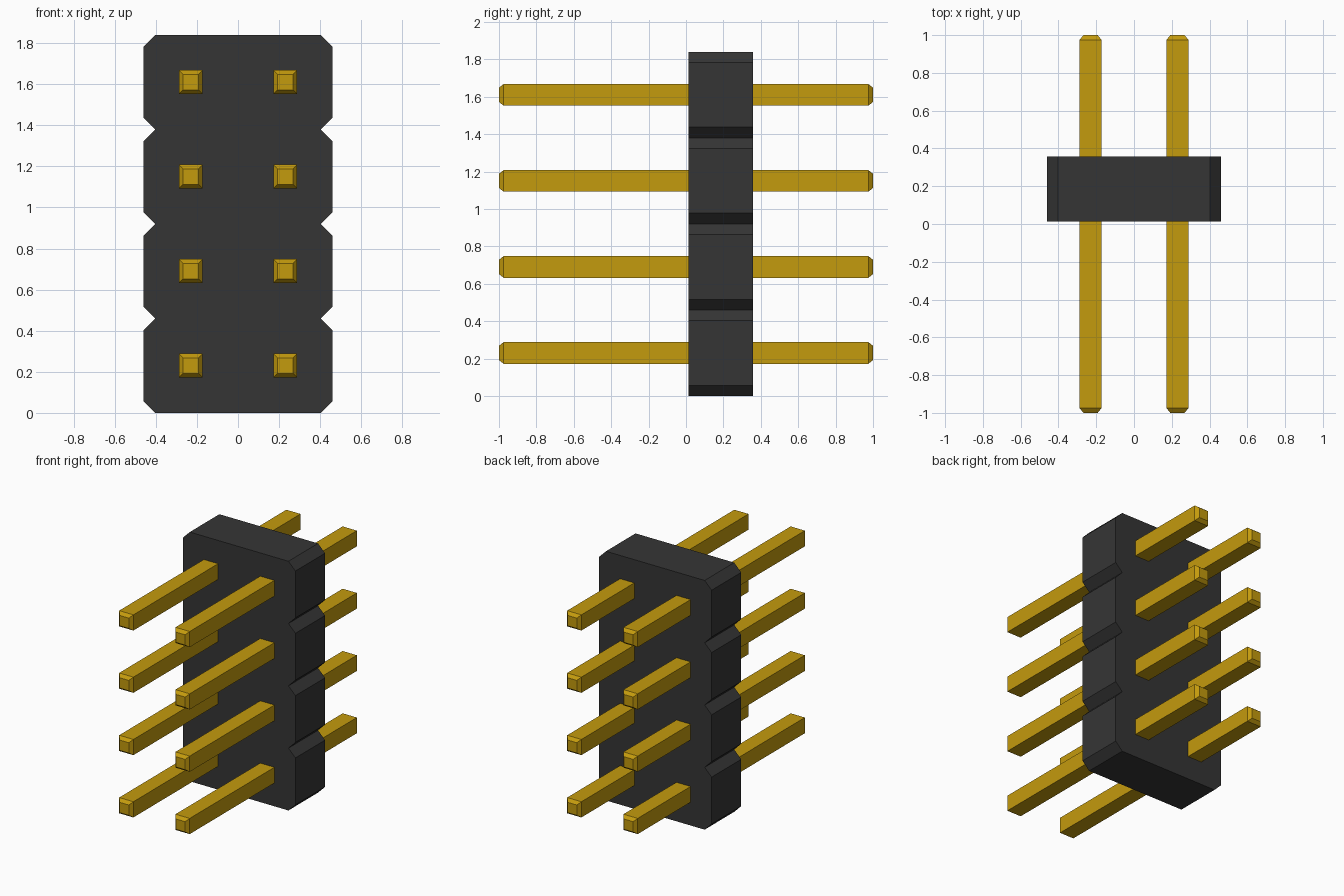
import bpy, bmesh

if "Cube" in bpy.data.objects:
    bpy.data.objects.remove(bpy.data.objects["Cube"], do_unlink=True)

PITCH, ROWS = 0.46, 4
HALF_X, NOTCH = 0.46, 0.057
BODY_Y = (0.013, 0.358)
PIN_R, TIP_R, TIP_LEN = 0.058, 0.038, 0.025


def material(name, rgb):
    m = bpy.data.materials.new(name)
    m.use_nodes = True
    m.diffuse_color = (*rgb, 1)
    bsdf = next(n for n in m.node_tree.nodes if n.type == 'BSDF_PRINCIPLED')
    bsdf.inputs["Base Color"].default_value = (*rgb, 1)
    return m


def loft(name, rings, mat):
    """Join matching rings of points with quads and cap both ends."""
    bm = bmesh.new()
    loops = [[bm.verts.new(p) for p in ring] for ring in rings]
    n = len(loops[0])
    for a, b in zip(loops, loops[1:]):
        for i in range(n):
            j = (i + 1) % n
            bm.faces.new((a[i], a[j], b[j], b[i]))
    bm.faces.new(loops[0])
    bm.faces.new(loops[-1])
    bmesh.ops.recalc_face_normals(bm, faces=bm.faces)
    mesh = bpy.data.meshes.new(name)
    bm.to_mesh(mesh)
    bm.free()
    mesh.materials.append(mat)
    ob = bpy.data.objects.new(name, mesh)
    bpy.context.collection.objects.link(ob)
    return ob


black = material("black plastic", (0.036, 0.036, 0.036))
gold = material("gold metal", (0.55, 0.325, 0.004))

# Housing: chamfered profile with a V notch between rows, extruded along y
right = [(HALF_X - NOTCH, 0)]
for r in range(ROWS):
    z0, z1 = r * PITCH, (r + 1) * PITCH
    right += [(HALF_X, z0 + NOTCH), (HALF_X, z1 - NOTCH), (HALF_X - NOTCH, z1)]
profile = right + [(-x, z) for x, z in reversed(right)]
loft("housing", [[(x, y, z) for x, z in profile] for y in BODY_Y], black)

# Pins: square bars with tapered tips, two per row
sections = [(-1, TIP_R), (-1 + TIP_LEN, PIN_R), (1 - TIP_LEN, PIN_R), (1, TIP_R)]
for r in range(ROWS):
    for side, cx in (("right", -PITCH / 2), ("left", PITCH / 2)):
        cz = (r + 0.5) * PITCH
        rings = [[(cx + sx * h, y, cz + sz * h)
                  for sx, sz in ((-1, -1), (1, -1), (1, 1), (-1, 1))]
                 for y, h in sections]
        loft(f"pin_{side}_{r + 1}", rings, gold)
